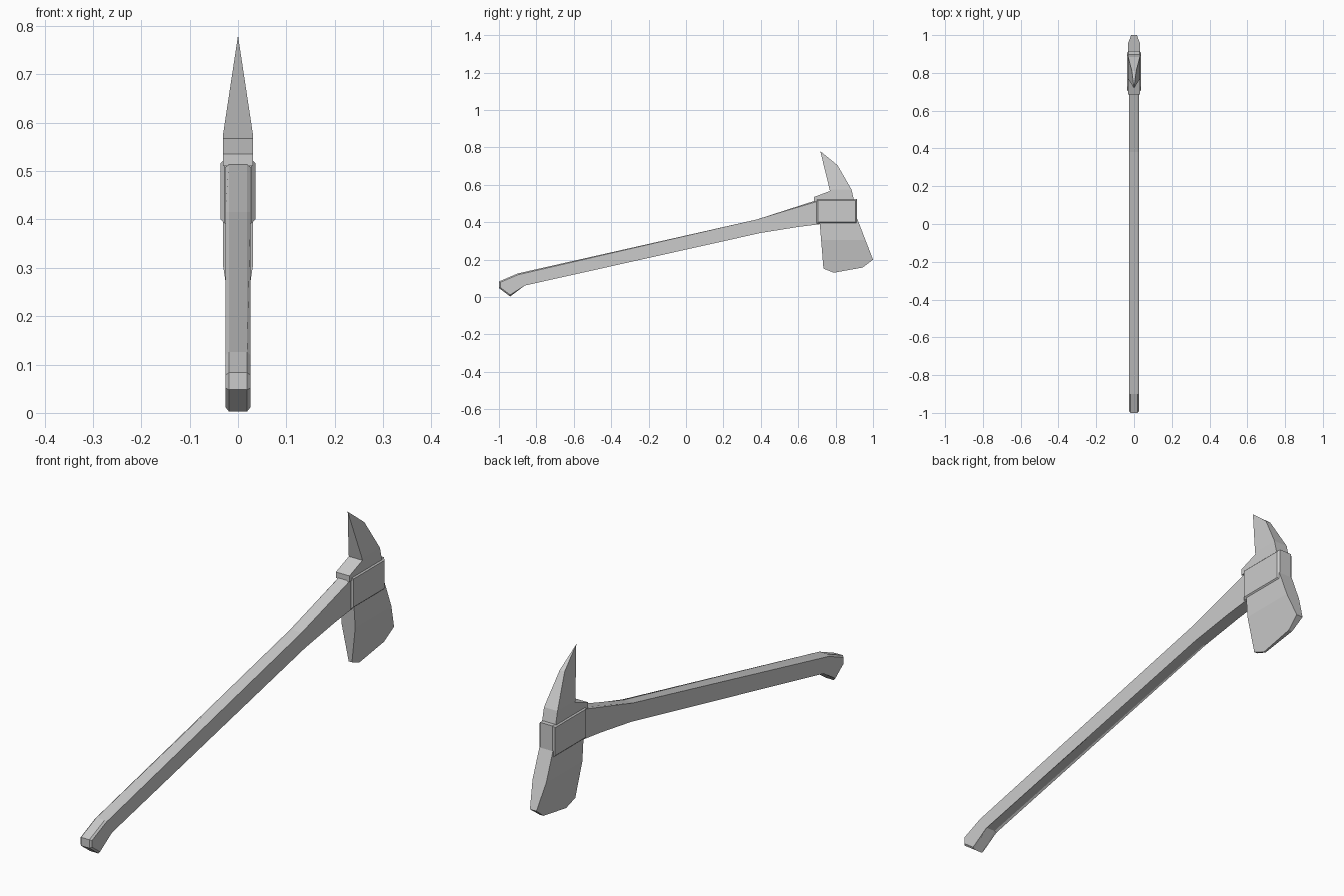
import bpy
import bmesh

cube = bpy.data.objects.get("Cube")
if cube:
    bpy.data.objects.remove(cube)

GREY = (0.6, 0.6, 0.6, 1)
grey = bpy.data.materials.new("plain grey")
grey.use_nodes = True
grey.diffuse_color = GREY
grey.node_tree.nodes["Principled BSDF"].inputs["Base Color"].default_value = GREY


def slab(name, outline, half_width, bevel=0, cut=None):
    """Side outline (y, z) given thickness by a function of height."""
    bm = bmesh.new()
    sides = [[bm.verts.new((s, y, z)) for y, z in outline] for s in (-1, 1)]
    left, right = sides
    rims = [bm.faces.new(left), bm.faces.new(right[::-1])]
    for i in range(len(outline)):
        j = (i + 1) % len(outline)
        bm.faces.new((left[j], left[i], right[i], right[j]))
    if cut is not None:
        bmesh.ops.bisect_plane(bm, geom=bm.verts[:] + bm.edges[:] + bm.faces[:],
                               plane_co=(0, 0, cut), plane_no=(0, 0, 1))
    for v in bm.verts:
        v.co.x *= half_width(v.co.z)
    if bevel:
        edges = {e for f in rims for e in f.edges}
        bmesh.ops.bevel(bm, geom=list(edges), offset=bevel, segments=1, affect='EDGES')
    bmesh.ops.remove_doubles(bm, verts=bm.verts[:], dist=0.0005)
    bmesh.ops.recalc_face_normals(bm, faces=bm.faces[:])
    mesh = bpy.data.meshes.new(name)
    bm.to_mesh(mesh)
    bm.free()
    mesh.materials.append(grey)
    obj = bpy.data.objects.new(name, mesh)
    bpy.context.collection.objects.link(obj)
    return obj


# Chamfered handle with a hooked grip and a flared neck
slab("handle",
     [(-1, 0.083), (-1, 0.048), (-0.94, 0.003), (-0.865, 0.068), (0.4, 0.343),
      (0.6, 0.375), (0.72, 0.39), (0.89, 0.395), (0.89, 0.515), (0.69, 0.515),
      (0.38, 0.415), (-0.9, 0.126)],
     lambda z: 0.026, bevel=0.007)

# Collar around the neck
slab("collar", [(0.698, 0.392), (0.915, 0.392), (0.915, 0.524), (0.698, 0.524)],
     lambda z: 0.036, bevel=0.008)

# Curved pick tapering to a point
slab("pick",
     [(0.685, 0.51), (0.9, 0.51), (0.885, 0.575), (0.81, 0.705), (0.718, 0.78),
      (0.77, 0.567), (0.685, 0.535)],
     lambda z: 0.031 * min(1, (0.78 - z) / 0.205), cut=0.575)

# Flared blade thinning to its cutting edge
slab("blade",
     [(0.713, 0.42), (0.735, 0.152), (0.79, 0.13), (0.945, 0.158), (1, 0.2),
      (0.915, 0.42)],
     lambda z: min(0.031, 0.004 + 0.027 * (z - 0.13) / 0.175), cut=0.305)
